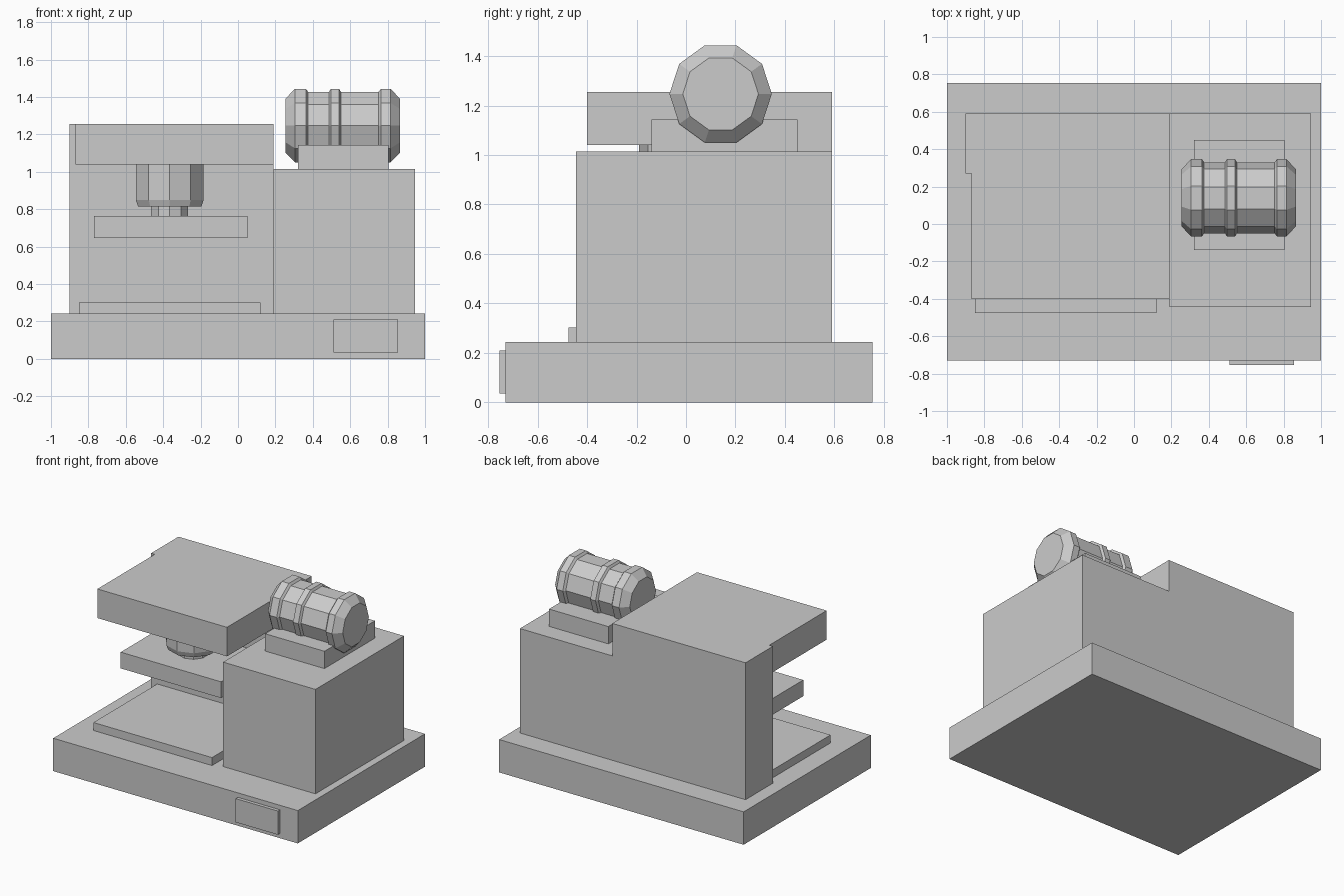
import bpy
import bmesh
from math import cos, sin, pi

cube = bpy.data.objects.get("Cube")
if cube:
    bpy.data.objects.remove(cube, do_unlink=True)

grey = bpy.data.materials.new("light grey metal")
grey.use_nodes = True
COLOUR = (0.6, 0.6, 0.6, 1.0)
grey.diffuse_color = COLOUR
grey.node_tree.nodes["Principled BSDF"].inputs["Base Color"].default_value = COLOUR


def finish(name, bm):
    bmesh.ops.recalc_face_normals(bm, faces=bm.faces)
    mesh = bpy.data.meshes.new(name)
    bm.to_mesh(mesh)
    bm.free()
    mesh.materials.append(grey)
    obj = bpy.data.objects.new(name, mesh)
    bpy.context.collection.objects.link(obj)
    return obj


def box(name, xs, ys, zs):
    """Box between the given limits on each axis."""
    bm = bmesh.new()
    bmesh.ops.create_cube(bm, size=1)
    for v in bm.verts:
        v.co = [lim[0] if c < 0 else lim[1] for c, lim in zip(v.co, (xs, ys, zs))]
    return finish(name, bm)


def turned(name, profile, place, sides=10):
    """Faceted solid from (position, radius) pairs; place maps to x, y, z."""
    bm = bmesh.new()
    rings = []
    for along, r in profile:
        angles = [2 * pi * i / sides for i in range(sides)]
        rings.append([bm.verts.new(place(along, r * cos(a), r * sin(a))) for a in angles])
    for low, high in zip(rings, rings[1:]):
        for i in range(sides):
            j = (i + 1) % sides
            bm.faces.new((low[i], low[j], high[j], high[i]))
    bm.faces.new(rings[0])
    bm.faces.new(rings[-1])
    return finish(name, bm)


# Base with its front name plate, left blank
box("base", (-1, 1), (-0.73, 0.755), (0, 0.243))
box("front_panel", (0.51, 0.855), (-0.755, -0.73), (0.035, 0.21))

# Frame: rear column, overhanging head and side cabinet
box("rear_column", (-0.90, 0.19), (0.27, 0.59), (0.243, 1.255))
box("upper_head", (-0.87, 0.19), (-0.40, 0.27), (1.04, 1.255))
box("side_cabinet", (0.19, 0.945), (-0.445, 0.59), (0.243, 1.015))

# Work bed and moving plate
box("work_bed", (-0.85, 0.12), (-0.475, 0.27), (0.243, 0.302))
box("press_plate", (-0.77, 0.05), (-0.27, 0.27), (0.645, 0.765))


# Upright ram, with its vertices towards front and back
def upright(along, a, b):
    return (-0.365 + b, -a, along)


turned("ram_cylinder", [(0.815, 0.178), (0.85, 0.191), (1.04, 0.191)], upright)
turned("ram_rod", [(0.765, 0.104), (0.815, 0.104)], upright)


# Motor lying across the cabinet on its mount
def lying(along, a, b):
    return (along, 0.14 + a, 1.247 + b)


box("motor_mount", (0.32, 0.805), (-0.14, 0.45), (1.015, 1.143))
END, BODY, BAND = 0.153, 0.19, 0.207
turned("motor", [
    (0.255, END), (0.305, BAND), (0.363, BAND), (0.375, BODY),
    (0.487, BODY), (0.497, BAND), (0.54, BAND), (0.55, BODY),
    (0.752, BODY), (0.765, BAND), (0.815, BAND), (0.865, END),
], lying)
